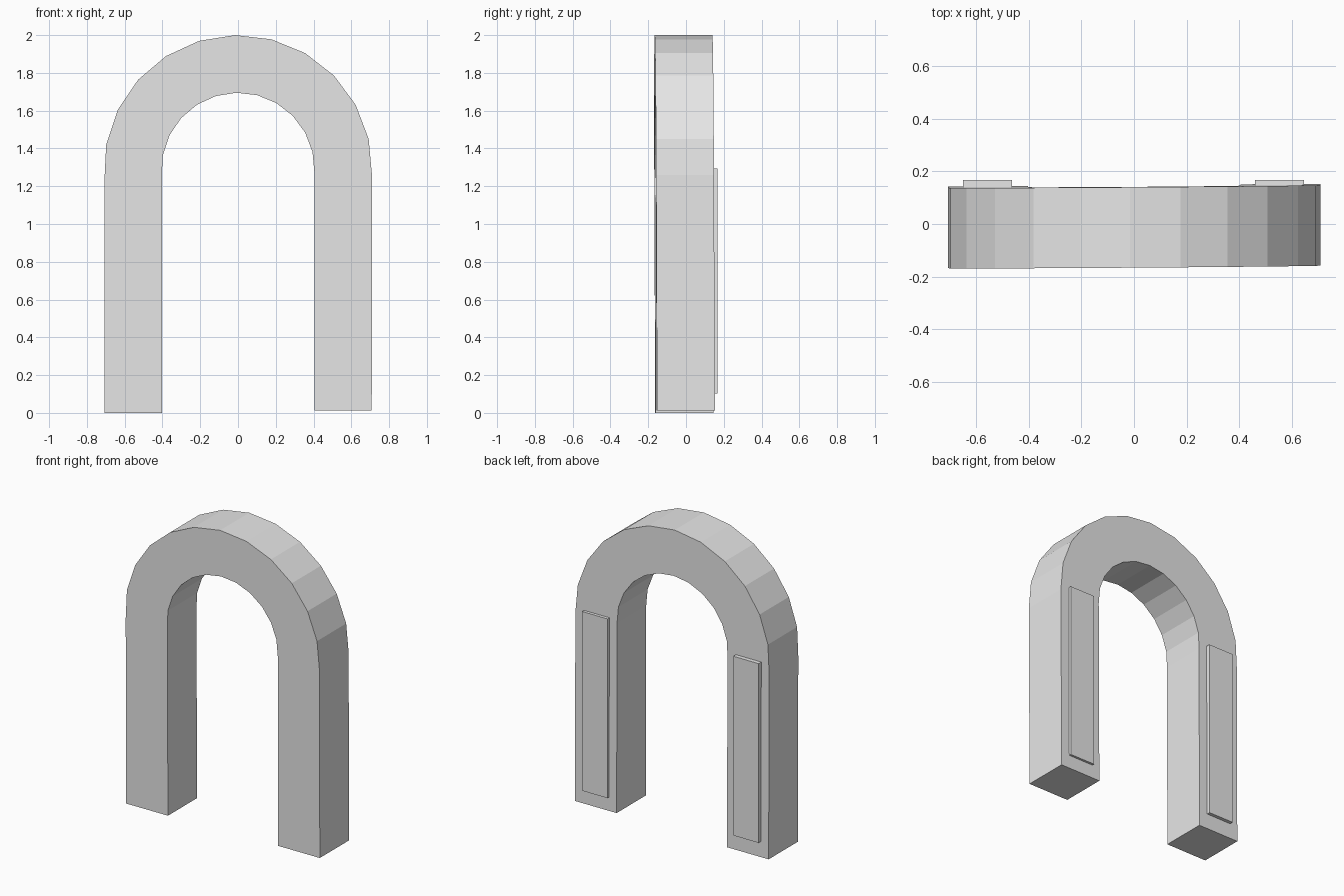
import bpy
import bmesh
from math import sin, cos, radians

cube = bpy.data.objects.get("Cube")
if cube:
    bpy.data.objects.remove(cube, do_unlink=True)

# Single plain grey
GREY = (0.8, 0.8, 0.8, 1.0)
grey = bpy.data.materials.new("light grey")
grey.use_nodes = True
grey.diffuse_color = GREY
grey.node_tree.nodes["Principled BSDF"].inputs["Base Color"].default_value = GREY

OUTER, INNER, SPRING = 0.71, 0.405, 1.29
DEPTH = 0.306


def add_object(name, bm):
    bmesh.ops.recalc_face_normals(bm, faces=bm.faces)
    mesh = bpy.data.meshes.new(name)
    bm.to_mesh(mesh)
    bm.free()
    mesh.materials.append(grey)
    obj = bpy.data.objects.new(name, mesh)
    bpy.context.collection.objects.link(obj)
    return obj


def back_y(x, z):
    """Back plane of the arch, which leans very slightly."""
    return 0.148 + 0.007 * x - 0.004 * z


# Arch: square section swept up one leg, round the bend and down the other
stations = [((-0.707, 0.0), (-0.402, 0.0))]
for i in range(13):
    a = radians(-5 + 15.63 * i)
    stations.append(tuple((-r * cos(a), SPRING + r * sin(a)) for r in (OUTER, INNER)))
stations.append(((0.708, 0.013), (0.404, 0.013)))

bm = bmesh.new()
rings = []
for outer, inner in stations:
    corners = [(outer, 0), (inner, 0), (inner, DEPTH), (outer, DEPTH)]
    rings.append([bm.verts.new((x, back_y(x, z) - d, z)) for (x, z), d in corners])
for ring, following in zip(rings, rings[1:]):
    for k in range(4):
        n = (k + 1) % 4
        bm.faces.new((ring[k], ring[n], following[n], following[k]))
bm.faces.new(rings[0])
bm.faces.new(rings[-1])
add_object("arch", bm)

# Raised panel on the back of each leg
for name, x in (("right_back_panel", -0.557), ("left_back_panel", 0.553)):
    bm = bmesh.new()
    bmesh.ops.create_cube(bm, size=1)
    bmesh.ops.scale(bm, vec=(0.186, 0.05, 1.19), verts=bm.verts)
    bmesh.ops.translate(bm, vec=(x, 0.142, 0.698), verts=bm.verts)
    add_object(name, bm)
